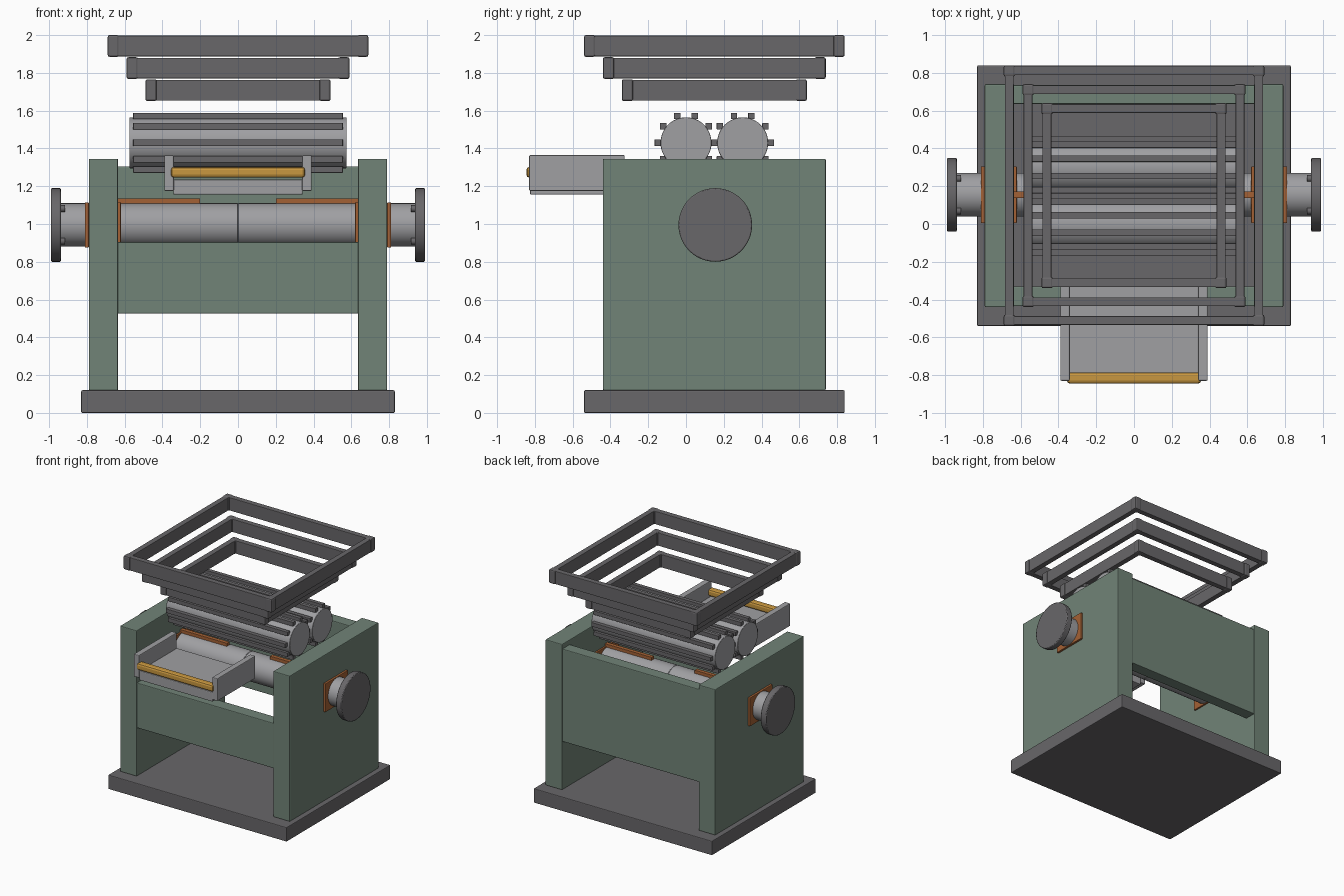
import bpy, math
from mathutils import Vector

cube = bpy.data.objects.get("Cube")
if cube:
    bpy.data.objects.remove(cube, do_unlink=True)


def material(name, r, g, b):
    m = bpy.data.materials.new(name)
    m.use_nodes = True
    m.diffuse_color = (r, g, b, 1)
    bsdf = next(n for n in m.node_tree.nodes if n.type == 'BSDF_PRINCIPLED')
    bsdf.inputs["Base Color"].default_value = (r, g, b, 1)
    return m


GREEN = material("machine green", 0.165, 0.23, 0.185)
DARK = material("dark steel", 0.14, 0.135, 0.142)
LIGHT = material("light steel", 0.35, 0.35, 0.365)
BRONZE = material("bronze", 0.37, 0.12, 0.035)
AMBER = material("amber", 0.58, 0.31, 0.05)
MID_Y = 0.15
SHAFT_Y, SHAFT_Z = 0.155, 0.995


def finish(ob, name, mat, bevel):
    ob.name = name
    ob.data.materials.append(mat)
    if bevel:
        mod = ob.modifiers.new("soft_edges", 'BEVEL')
        mod.width = bevel
        mod.segments = 2
    return ob


def box(name, mat, x, y, z, bevel=0.006):
    """Box from (min, max) pairs along each axis."""
    lo, hi = Vector((x[0], y[0], z[0])), Vector((x[1], y[1], z[1]))
    bpy.ops.mesh.primitive_cube_add(size=1, location=(lo + hi) / 2)
    ob = bpy.context.object
    for v in ob.data.vertices:
        v.co *= hi - lo
    return finish(ob, name, mat, bevel)


def rod(name, mat, x, y, z, radius, bevel=0, sides=48):
    """Cylinder along x between a (min, max) pair."""
    bpy.ops.mesh.primitive_cylinder_add(
        vertices=sides, radius=radius, depth=x[1] - x[0],
        location=((x[0] + x[1]) / 2, y, z), rotation=(0, math.pi / 2, 0))
    bpy.ops.object.shade_smooth_by_angle(angle=math.radians(35))
    return finish(bpy.context.object, name, mat, bevel)


def span(side, a, b):
    return tuple(sorted((side * a, side * b)))


# Base and housing
box("base_plate", DARK, (-0.83, 0.83), (-0.54, 0.84), (0, 0.12))
box("back_panel", GREEN, (-0.64, 0.64), (0.635, 0.735), (0.525, 1.305))
box("front_panel", GREEN, (-0.64, 0.64), (-0.435, -0.33), (0.525, 0.905))

for side, label in ((1, "left"), (-1, "right")):
    box(label + "_wall", GREEN, span(side, 0.635, 0.79), (-0.44, 0.74), (0.12, 1.345))

    # Main shaft, bearings and end knob
    rod(label + "_main_roller", LIGHT, span(side, 0.001, 0.625),
        SHAFT_Y, SHAFT_Z, 0.115, 0.003)
    rod(label + "_shaft_end", LIGHT, span(side, 0.625, 0.945), SHAFT_Y, SHAFT_Z, 0.115)
    for place, a, b in (("outer", 0.79, 0.81), ("inner", 0.62, 0.636)):
        box(f"{label}_{place}_bearing_plate", BRONZE, span(side, a, b),
            (SHAFT_Y - 0.15, SHAFT_Y + 0.15), (SHAFT_Z - 0.12, SHAFT_Z + 0.12), 0.004)
    box(label + "_roller_key", BRONZE, span(side, 0.2, 0.635),
        (SHAFT_Y - 0.017, SHAFT_Y + 0.017), (1.09, 1.135), 0.002)
    rod(label + "_knob", DARK, span(side, 0.938, 0.99), SHAFT_Y, SHAFT_Z, 0.195, 0.006)
    for i in range(4):
        a = math.pi / 4 + i * math.pi / 2
        y, z = SHAFT_Y + 0.122 * math.cos(a), SHAFT_Z + 0.122 * math.sin(a)
        rod(f"{label}_knob_bolt_{i + 1}", DARK, span(side, 0.915, 0.94), y, z, 0.018, 0, 12)

    # Tray sides
    box(label + "_tray_side", LIGHT, span(side, 0.34, 0.39), (-0.83, -0.325), (1.175, 1.365))

# Tray floor and front bar
box("tray_floor", LIGHT, (-0.342, 0.342), (-0.825, -0.325), (1.155, 1.235))
box("tray_front_bar", AMBER, (-0.355, 0.355), (-0.845, -0.785), (1.245, 1.302), 0.016)

# Two toothed rollers
for y, label in ((0.0, "front"), (0.30, "back")):
    rod(label + "_crusher", LIGHT, (-0.575, 0.575), y, 1.43, 0.135, 0.003)
    for i in range(10):
        a = math.radians(36 * i)
        ty, tz = y + 0.149 * math.cos(a), 1.43 + 0.149 * math.sin(a)
        box(f"{label}_crusher_tooth_{i + 1}", DARK, (-0.555, 0.555),
            (ty - 0.017, ty + 0.017), (tz - 0.017, tz + 0.017), 0.002)

# Stacked hopper frames: four bars and four corner posts each
for label, half, top in (("upper", 0.69, 2.0), ("middle", 0.59, 1.883), ("lower", 0.49, 1.766)):
    z_post, z_bar = (top - 0.115, top), (top - 0.112, top - 0.003)
    for s in (1, -1):
        outer, inner = half - 0.006, half - 0.052
        rail = span(s, inner, outer)
        reach = half - 0.03
        box(f"{label}_frame_side_bar", DARK, rail, (MID_Y - reach, MID_Y + reach), z_bar, 0.003)
        box(f"{label}_frame_cross_bar", DARK, (-reach, reach),
            (MID_Y + rail[0], MID_Y + rail[1]), z_bar, 0.003)
        for t in (1, -1):
            py = span(t, half - 0.06, half)
            box(f"{label}_frame_post", DARK, span(s, half - 0.06, half),
                (MID_Y + py[0], MID_Y + py[1]), z_post, 0.01)
